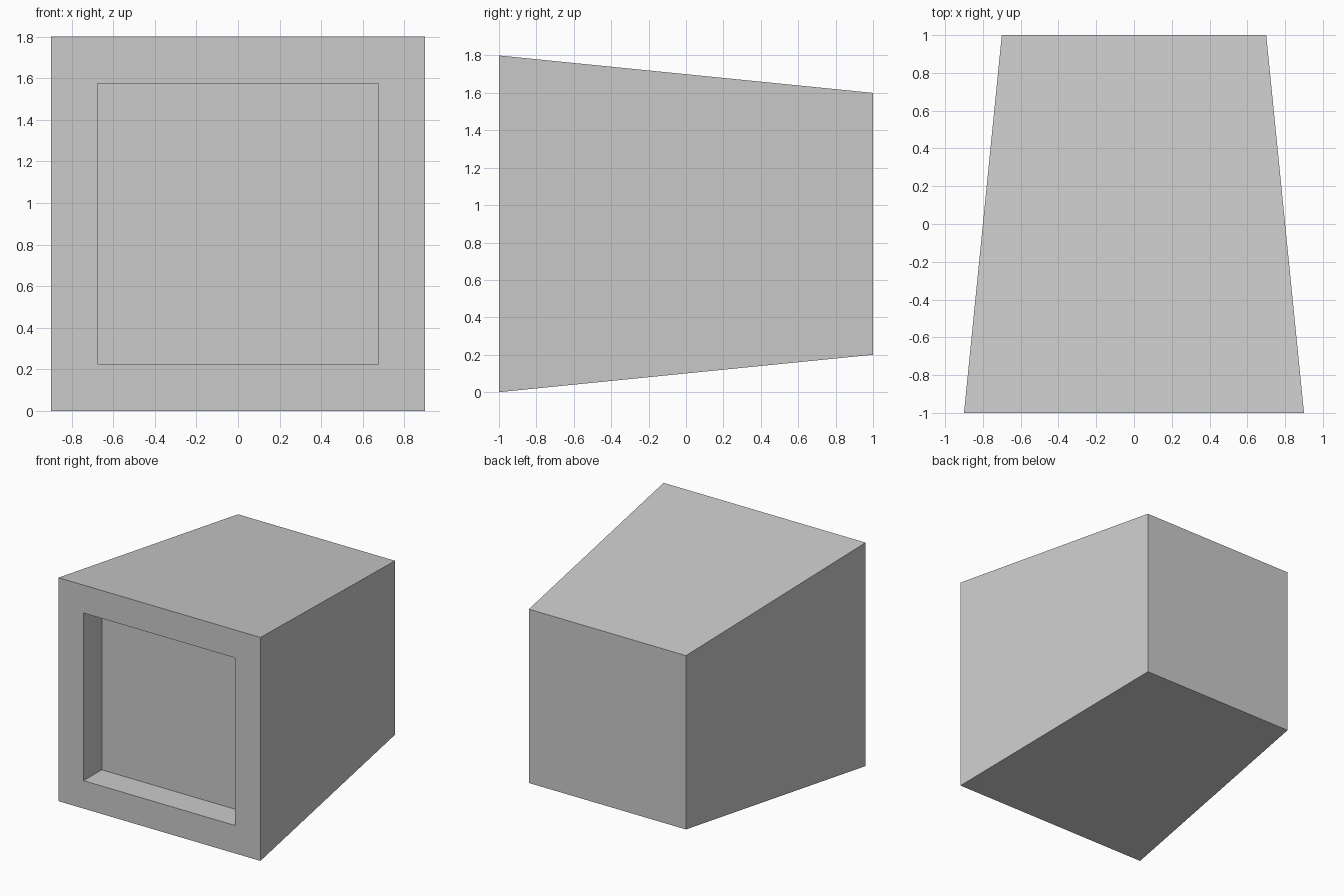
import bpy
import bmesh

if "Cube" in bpy.data.objects:
    bpy.data.objects.remove(bpy.data.objects["Cube"])

FRONT, BACK = 0.9, 0.7      # half sizes of the front and back squares
OPENING, DEPTH = 0.675, 0.23
CENTRE_Z = 0.9


def square(bm, half, y):
    corners = [(-1, -1), (1, -1), (1, 1), (-1, 1)]
    return [bm.verts.new((sx * half, y, CENTRE_Z + sz * half)) for sx, sz in corners]


def bridge(bm, a, b):
    for i in range(4):
        j = (i + 1) % 4
        bm.faces.new((a[i], a[j], b[j], b[i]))


bm = bmesh.new()

# Square loops from the back panel, round the front rim, into the screen recess
loops = [square(bm, BACK, 1), square(bm, FRONT, -1),
         square(bm, OPENING, -1), square(bm, OPENING, -1 + DEPTH)]
for a, b in zip(loops, loops[1:]):
    bridge(bm, a, b)

# Back panel and recessed screen
bm.faces.new(loops[0])
bm.faces.new(loops[-1])
bmesh.ops.recalc_face_normals(bm, faces=bm.faces)

mesh = bpy.data.meshes.new("monitor_housing")
bm.to_mesh(mesh)
bm.free()
bpy.context.collection.objects.link(bpy.data.objects.new("monitor_housing", mesh))
